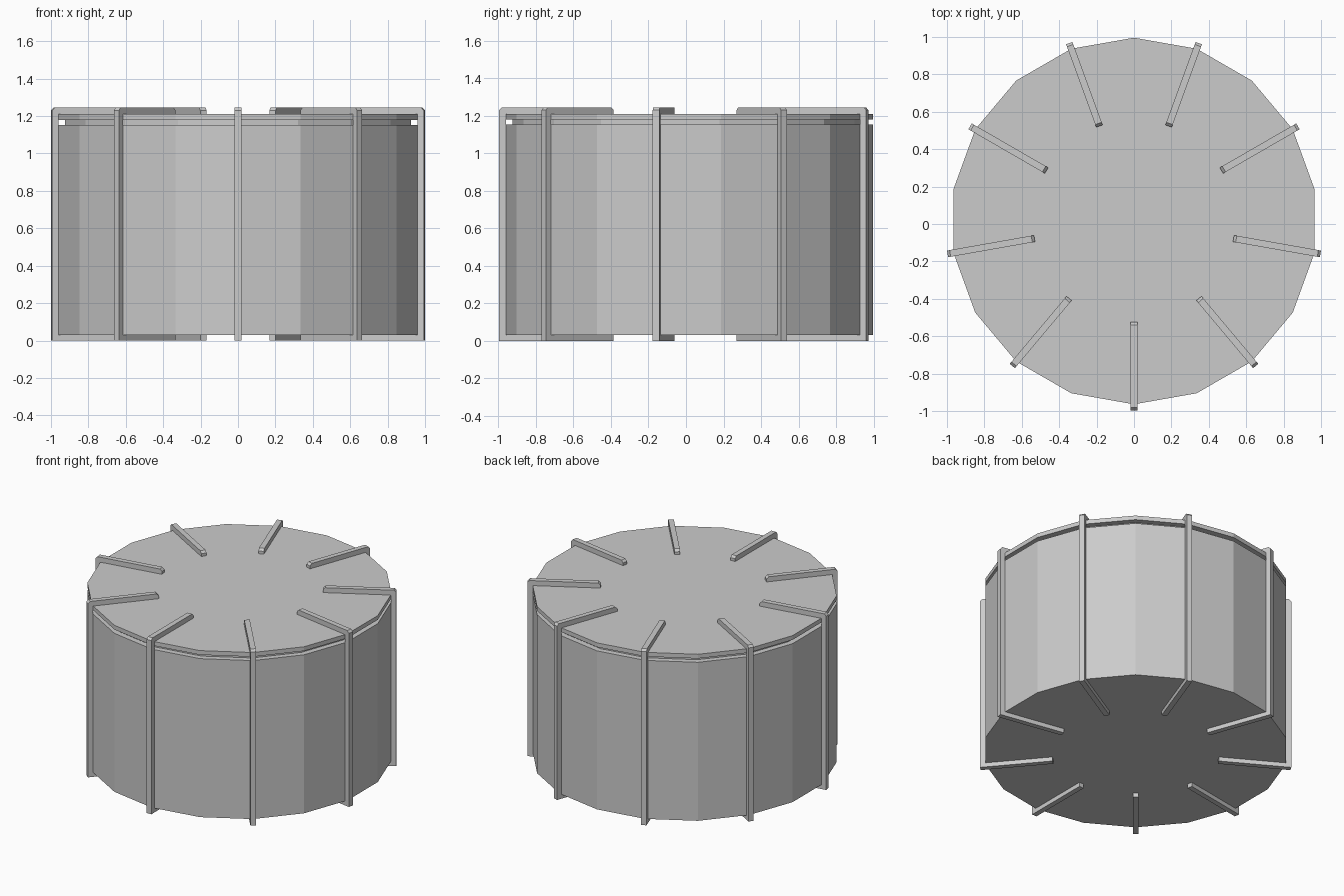
import bpy, bmesh
from math import radians, cos, sin

if "Cube" in bpy.data.objects:
    bpy.data.objects.remove(bpy.data.objects["Cube"])

CY = 0.016            # axis offset so the whole model is centred on y
SIDES, BARS = 18, 9


def make_object(name, bm):
    bmesh.ops.recalc_face_normals(bm, faces=bm.faces)
    mesh = bpy.data.meshes.new(name)
    bm.to_mesh(mesh)
    bm.free()
    obj = bpy.data.objects.new(name, mesh)
    bpy.context.collection.objects.link(obj)
    return obj


# Drum: side wall, recessed groove and lid as one turned profile (radius, z)
profile = [(0.98, 0.03), (0.98, 1.153), (0.94, 1.153),
           (0.94, 1.18), (0.98, 1.18), (0.98, 1.21)]
bm = bmesh.new()
rings = []
for r, z in profile:
    angles = [radians(90 + 360 / SIDES * i) for i in range(SIDES)]
    rings.append([bm.verts.new((r * cos(a), CY + r * sin(a), z)) for a in angles])
for low, high in zip(rings, rings[1:]):
    for i in range(SIDES):
        j = (i + 1) % SIDES
        bm.faces.new((low[i], low[j], high[j], high[i]))
bm.faces.new(rings[0])
bm.faces.new(rings[-1])
make_object("drum", bm)

# Clamp bars: C-shaped straps with chamfered upper corners, one per second edge
clamp = [(0.54, 0.0), (1.012, 0.0), (1.012, 1.23), (0.998, 1.245),
         (0.555, 1.245), (0.54, 1.23), (0.54, 1.208), (0.977, 1.208),
         (0.977, 0.032), (0.54, 0.032)]
HALF = 0.018
for n in range(BARS):
    a = radians(-90 + 360 / BARS * n)
    bm = bmesh.new()
    sides = []
    for t in (-HALF, HALF):
        sides.append([bm.verts.new((r * cos(a) - t * sin(a),
                                    CY + r * sin(a) + t * cos(a), z))
                      for r, z in clamp])
    for s in sides:
        bm.faces.new(s)
    for i in range(len(clamp)):
        j = (i + 1) % len(clamp)
        bm.faces.new((sides[0][i], sides[0][j], sides[1][j], sides[1][i]))
    make_object(f"clamp_bar_{n + 1}", bm)
